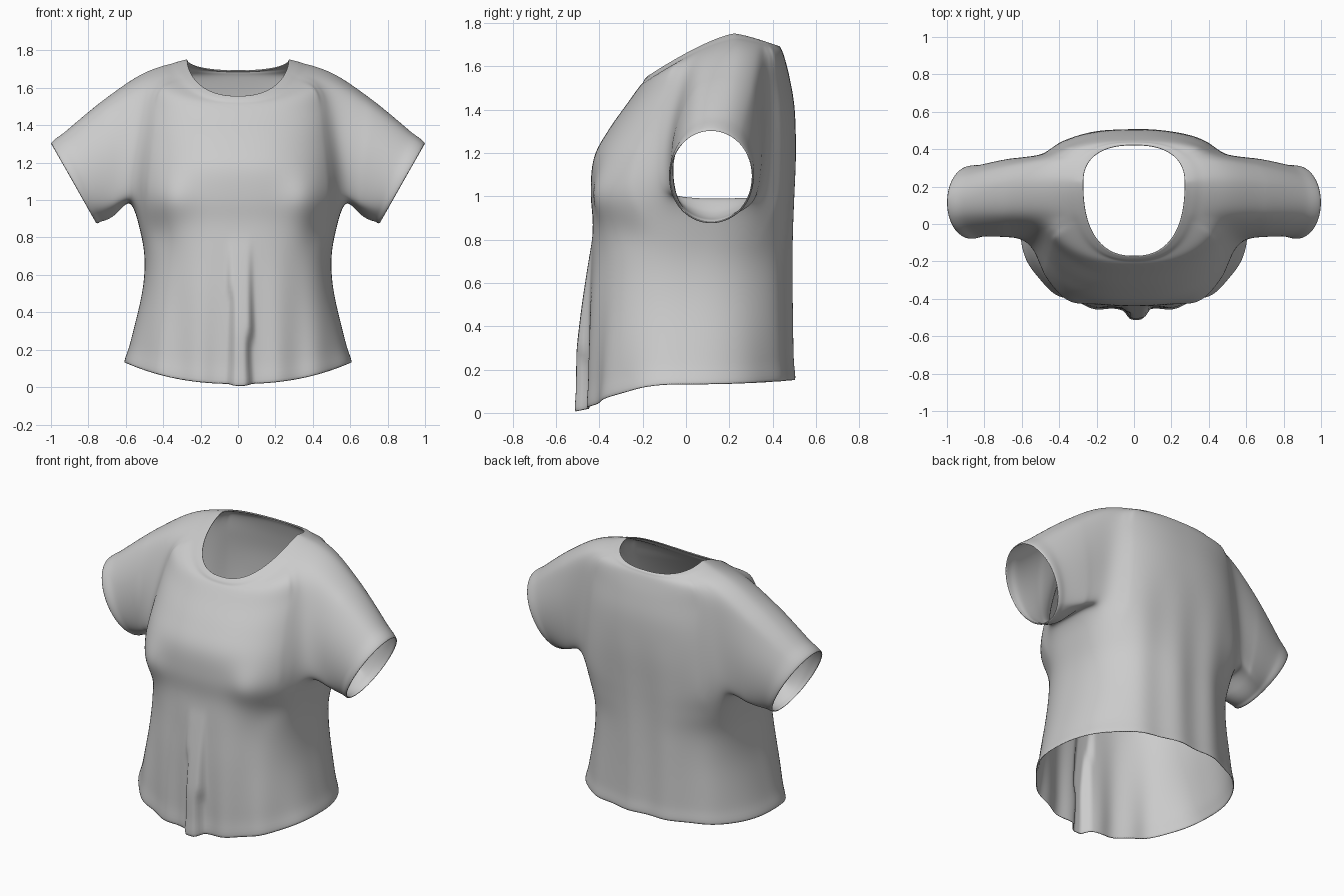
import bpy, bmesh
from math import sin, cos, pi, exp, atan2
from mathutils import Vector

if "Cube" in bpy.data.objects:
    bpy.data.objects.remove(bpy.data.objects["Cube"])

N, SUB = 160, 4          # columns round the body, rows per key ring

# key rings, hem to neck: front y,z | side x,y,z | back y,z | squareness
KEYS = [
    (-.460, .015, .605, -.02, .130, .495, .150, 2.3),
    (-.458, .240, .560, -.01, .300, .490, .320, 2.4),
    (-.452, .480, .510, .01, .520, .487, .520, 2.5),
    (-.440, .700, .500, .04, .700, .487, .700, 2.5),
    (-.430, .870, .530, .08, .870, .490, .840, 2.6),
    (-.440, 1.020, .570, .12, 1.030, .497, .990, 2.6),
    (-.425, 1.180, .565, .13, 1.160, .507, 1.200, 2.5),
    (-.355, 1.310, .550, .15, 1.340, .502, 1.400, 2.4),
    (-.270, 1.430, .535, .18, 1.530, .480, 1.540, 2.3),
    (-.220, 1.500, .500, .22, 1.695, .455, 1.640, 2.3),
    (-.198, 1.525, .345, .23, 1.730, .438, 1.682, 2.4),
    (-.170, 1.555, .270, .22, 1.748, .420, 1.690, 2.4),
]


def catmull(a, b, c, d, t):
    return .5 * (2*b + (c-a)*t + (2*a-5*b+4*c-d)*t*t + (3*b-a-3*c+d)*t**3)


def key_at(r):
    i = min(r // SUB, len(KEYS) - 2)
    t = r / SUB - i
    k = [KEYS[min(max(i + o, 0), len(KEYS) - 1)] for o in (-1, 0, 1, 2)]
    return [catmull(*v, t) for v in zip(*k)]


def g(u, s):
    return exp(-(u / s) ** 2)


def clamp(u):
    return min(max(u, 0), 1)


def body_point(r, j, rows):
    fy, fz, sx, sy, sz, by, bz, n = key_at(r)
    a = 2 * pi * j / N
    c, s = cos(a), sin(a)
    d = (abs(c) ** n + abs(s) ** n) ** (1 / n)
    c, s = c / d, s / d
    p = 2.3 - 1.0 * r / rows
    ey, ez = (by, bz) if s > 0 else (fy, fz)
    x = sx * c
    y = sy + (ey - sy) * abs(s)
    z = sz + (ez - sz) * abs(s) ** p
    low = clamp((.8 - z) / .7)
    if s < 0:
        # bust, tuck beneath it, loose folds and centre box pleat
        m = min(1, -s * 1.5)
        y -= .040 * g(abs(x) - .36, .11) * g(z - 1.0, .13)
        y += .022 * g(abs(x) - .44, .07) * g(z - .83, .09)
        y -= .009 * m * low * sin(abs(x) * 30 + 1.5)
        if -.04 < x < .065:
            y = y * (1 - low) + (fy - .004) * low
            y -= .044 * clamp((.8 - z) / .5)
            z -= .010 * low
    else:
        y += .007 * s * sin(x * 24) * clamp((1.3 - z) / .7)
    return Vector((x, y, z))


bm = bmesh.new()
ROWS = (len(KEYS) - 1) * SUB
grid = [[bm.verts.new(body_point(r, j, ROWS)) for j in range(N)]
        for r in range(ROWS + 1)]

# torso panels, leaving an armhole each side
R0, R1, J0, J1 = 5 * SUB, 9 * SUB, -11, 16
for r in range(ROWS):
    for j in range(N):
        jr = (j + N // 2) % N - N // 2
        jl = N // 2 - 1 - j
        if R0 <= r < R1 and (J0 <= jr < J1 or J0 <= jl < J1):
            continue
        q = (j + 1) % N
        bm.faces.new((grid[r][j], grid[r][q], grid[r+1][q], grid[r+1][j]))


# sleeves, lofted from the armhole to an elliptical cuff
def sleeve(side, steps=16):
    path = [(R0, j) for j in range(J0, J1)] + [(r, J1) for r in range(R0, R1)]
    path += [(R1, j) for j in range(J1, J0, -1)]
    path += [(r, J0) for r in range(R1, R0, -1)]
    col = (lambda j: j % N) if side > 0 else (lambda j: (N // 2 - j) % N)
    rings = [[grid[r][col(j)] for r, j in path]]
    start = [v.co.copy() for v in rings[0]]
    angles = [atan2((p.z - 1.33) / .34, (p.y - .12) / .26) for p in start]
    for k in range(1, steps + 1):
        t = k / steps
        ring = []
        for p, a in zip(start, angles):
            ca, sa = cos(a), sin(a)
            # front and underside settle quickly, back and top run straight
            ey = 1 - (1 - t) ** (1.2 if ca > 0 else 2.1 - .4 * sa)
            ez = 1 - (1 - t) ** (1 + 1.3 * max(-sa, 0))
            x = abs(p.x) * (1 - t) + (.88 + .12 * sa) * t
            y = p.y * (1 - ey) + (.115 + .19 * ca) * ey
            z = p.z * (1 - ez) + (1.09 + .21 * sa) * ez
            y += .02 * sin(pi * t) * max(ca, 0)
            z += .024 * sin(pi * t) * max(sa, 0)
            ring.append(bm.verts.new((side * x, y, z)))
        rings.append(ring)
    m = len(path)
    for a, b in zip(rings, rings[1:]):
        for i in range(m):
            f = [a[i], a[(i+1) % m], b[(i+1) % m], b[i]]
            bm.faces.new(f if side > 0 else f[::-1])
    return rings


rings = sleeve(1), sleeve(-1)

# soften the armhole seams, over a wide and then a narrow band
for grow, reach, repeat in ((5, 10, 14), (2, 5, 8)):
    seam = {v for s in rings for ring in s[:reach] for v in ring}
    for _ in range(grow):
        seam |= {e.other_vert(v) for v in seam for e in v.link_edges}
    seam = [v for v in bm.verts if v in seam and not v.is_boundary]
    for _ in range(repeat):
        bmesh.ops.smooth_vert(bm, verts=seam, factor=.5, use_axis_x=True,
                              use_axis_y=True, use_axis_z=True)

# raised collar, cuff and hem bands
bm.normal_update()
bands = [v for row in grid[-4:] + grid[:2] for v in row]
bands += [v for s in rings for ring in s[-2:] for v in ring]
for v, n in [(v, v.normal.copy()) for v in bands]:
    v.co += n * .005

me = bpy.data.meshes.new("shirt")
bm.to_mesh(me)
bm.free()
shirt = bpy.data.objects.new("shirt", me)
bpy.context.collection.objects.link(shirt)
me.shade_smooth()

# thin cloth
sol = shirt.modifiers.new("cloth", "SOLIDIFY")
sol.thickness, sol.offset = .008, -1
sub = shirt.modifiers.new("smooth", "SUBSURF")
sub.levels = sub.render_levels = 1
